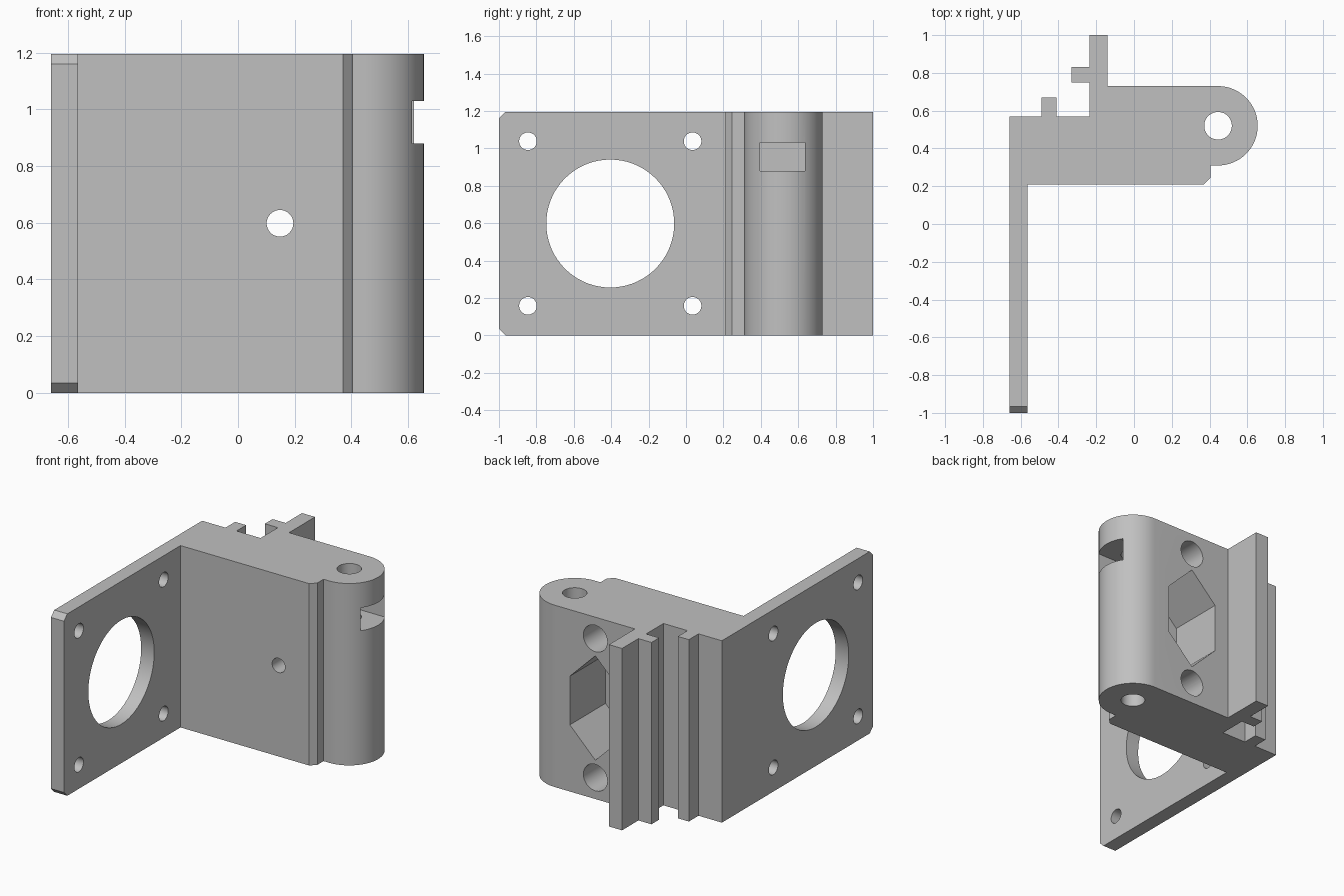
import bpy, bmesh, math
from mathutils import Matrix, Vector

if "Cube" in bpy.data.objects:
    bpy.data.objects.remove(bpy.data.objects["Cube"], do_unlink=True)

HEIGHT = 1.195
MID = 0.598
BACK = 0.73            # rear face of the thick block
POCKET_FLOOR = 0.36
PIVOT = (0.445, 0.52)
BOLT_X = 0.148

grey = bpy.data.materials.new("plain_grey")
grey.use_nodes = True
colour = (0.53, 0.53, 0.53, 1)
grey.diffuse_color = colour
grey.node_tree.nodes["Principled BSDF"].inputs["Base Color"].default_value = colour


def prism(name, points, depth, matrix=Matrix()):
    """Extrude a flat outline along local z, then place it."""
    bm = bmesh.new()
    face = bm.faces.new([bm.verts.new((x, y, 0)) for x, y in points])
    ext = bmesh.ops.extrude_face_region(bm, geom=[face])["geom"]
    moved = [v for v in ext if isinstance(v, bmesh.types.BMVert)]
    bmesh.ops.translate(bm, verts=moved, vec=(0, 0, depth))
    bm.transform(matrix)
    bmesh.ops.recalc_face_normals(bm, faces=bm.faces)
    mesh = bpy.data.meshes.new(name)
    bm.to_mesh(mesh)
    bm.free()
    obj = bpy.data.objects.new(name, mesh)
    bpy.context.collection.objects.link(obj)
    mesh.materials.append(grey)
    return obj


def circle(radius, count=48):
    return [(radius * math.cos(math.tau * i / count),
             radius * math.sin(math.tau * i / count)) for i in range(count)]


def along_x(y, z):
    return Matrix.Translation((-0.8, y, z)) @ Matrix.Rotation(math.pi / 2, 4, "Y")


def along_y(x, y, z):
    return Matrix.Translation((x, y, z)) @ Matrix.Rotation(-math.pi / 2, 4, "X")


# Bracket outline: motor plate, thick block, rounded hinge end, rear rails
arc = [(PIVOT[0] + 0.21 * math.sin(math.pi * i / 32),
        PIVOT[1] - 0.21 * math.cos(math.pi * i / 32)) for i in range(33)]
outline = [(-0.66, -1), (-0.565, -1), (-0.565, 0.21), (0.37, 0.21),
           (0.405, 0.245), (0.405, 0.31)] + arc + [
    (-0.14, BACK), (-0.14, 1), (-0.235, 1), (-0.235, 0.83), (-0.33, 0.83),
    (-0.33, 0.75), (-0.235, 0.75), (-0.235, 0.57), (-0.41, 0.57),
    (-0.41, 0.67), (-0.49, 0.67), (-0.49, 0.57), (-0.66, 0.57)]
bracket = prism("motor_bracket", outline, HEIGHT)

# Chamfered front corners of the motor plate
bm = bmesh.new()
bm.from_mesh(bracket.data)
corners = [e for e in bm.edges
           if all(v.co.y < -0.99 for v in e.verts)
           and abs(e.verts[0].co.z - e.verts[1].co.z) < 0.01]
bmesh.ops.bevel(bm, geom=corners, offset=0.035, segments=1, affect="EDGES")
bm.to_mesh(bracket.data)
bm.free()

cutters = []

# Motor opening and its four screw holes
cutters.append(prism("motor_opening", circle(0.342, 72), 0.4, along_x(-0.405, MID)))
for y in (-0.845, 0.035):
    for side in (-1, 1):
        cutters.append(prism("motor_screw_hole", circle(0.047), 0.4,
                             along_x(y, MID + side * 0.44)))

# Vertical hinge hole and the nut slot that crosses it
cutters.append(prism("hinge_hole", circle(0.073), 2,
                     Matrix.Translation((*PIVOT, -0.4))))
cutters.append(prism("nut_slot", [(0.31, 0.395), (0.8, 0.395), (0.8, 0.636), (0.31, 0.636)],
                     0.15, Matrix.Translation((0, 0, 0.88))))

# Tall six-sided pocket in the rear with a bolt hole through to the front
w, shoulder, tip = 0.185, 0.16, 0.343
pocket = [(0, tip), (w, shoulder), (w, -shoulder), (0, -tip), (-w, -shoulder), (-w, shoulder)]
cutters.append(prism("rear_pocket", pocket, 0.6, along_y(BOLT_X, POCKET_FLOOR, MID)))
cutters.append(prism("bolt_hole", circle(0.047), 0.4, along_y(BOLT_X, 0.1, MID)))

# Blind round holes above and below the pocket
for side in (-1, 1):
    cutters.append(prism("rear_blind_hole", circle(0.087), 0.6,
                         along_y(BOLT_X, POCKET_FLOOR, MID + side * 0.457)))

# Cut everything, then drop the cutters
bpy.ops.object.select_all(action="DESELECT")
bpy.context.view_layer.objects.active = bracket
bracket.select_set(True)
for cutter in cutters:
    cutter.hide_render = True
    mod = bracket.modifiers.new(cutter.name, "BOOLEAN")
    mod.operation = "DIFFERENCE"
    mod.solver = "EXACT"
    mod.object = cutter
    bpy.ops.object.modifier_apply(modifier=mod.name)
for cutter in cutters:
    bpy.data.objects.remove(cutter, do_unlink=True)

bpy.ops.object.shade_smooth_by_angle(angle=math.radians(25))
